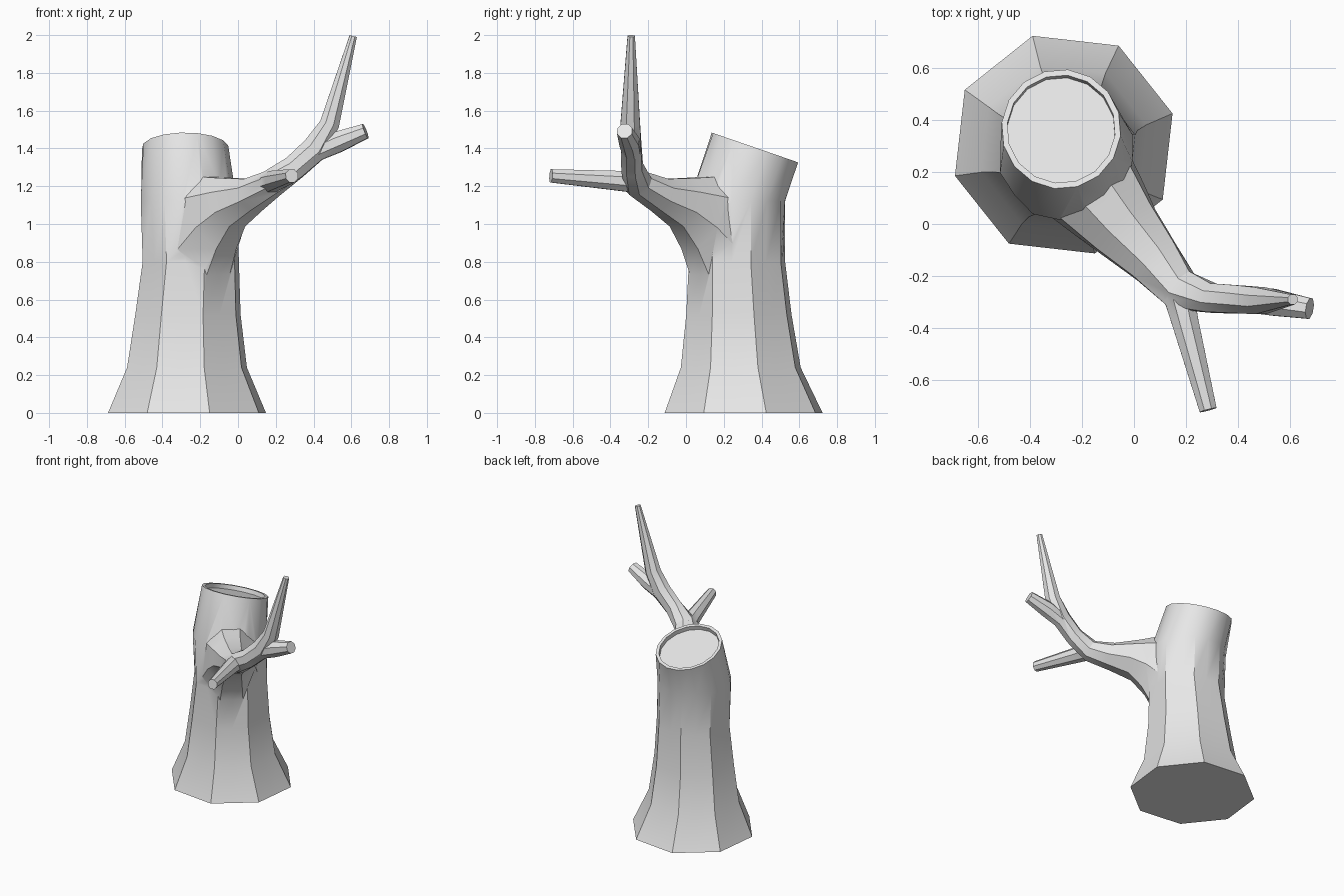
import bpy, bmesh, math
from mathutils import Vector

cube = bpy.data.objects.get("Cube")
if cube:
    bpy.data.objects.remove(cube, do_unlink=True)

bark = bpy.data.materials.new("pale grey wood")
bark.use_nodes = True
GREY = (0.8, 0.8, 0.8, 1)
bark.diffuse_color = GREY
bark.node_tree.nodes["Principled BSDF"].inputs["Base Color"].default_value = GREY


def loft(name, rings):
    """Skin a list of equal-length point rings and cap both ends."""
    bm = bmesh.new()
    rows = [[bm.verts.new(p) for p in ring] for ring in rings]
    n = len(rows[0])
    for a, b in zip(rows, rows[1:]):
        for i in range(n):
            j = (i + 1) % n
            bm.faces.new((a[i], a[j], b[j], b[i]))
    bm.faces.new(rows[0][::-1])
    bm.faces.new(rows[-1])
    bmesh.ops.recalc_face_normals(bm, faces=bm.faces)
    mesh = bpy.data.meshes.new(name)
    bm.to_mesh(mesh)
    bm.free()
    mesh.materials.append(bark)
    obj = bpy.data.objects.new(name, mesh)
    bpy.context.collection.objects.link(obj)
    return obj


def trunk_ring(x, y, z, r, roundness=0.0, tilt=0.0):
    """Octagon whose edge midpoints swell out to a circle as roundness rises."""
    pts = []
    flat = math.cos(math.pi / 8)
    for i in range(16):
        a = math.radians(16) + i * math.pi / 8
        q = r * (flat + (1 - flat) * roundness if i % 2 else 1)
        dy = q * math.sin(a)
        pts.append((x + q * math.cos(a), y + dy, z - tilt * dy))
    return pts


def limb(name, stations, sides=8):
    """Tapering limb; each station is x, y, z, half width, half height."""
    centres = [Vector(s[:3]) for s in stations]
    rings = []
    for k, (c, s) in enumerate(zip(centres, stations)):
        d = (centres[min(k + 1, len(centres) - 1)] - centres[max(k - 1, 0)]).normalized()
        side = d.cross(Vector((0, 0, 1))).normalized()
        up = side.cross(d)
        angles = [(i + 0.5) * math.tau / sides for i in range(sides)]
        rings.append([c + side * s[3] * math.cos(a) + up * s[4] * math.sin(a) for a in angles])
    return loft(name, rings)


# Flared trunk with a slanted, hollowed top
TILT = 0.345
trunk = loft("tree_stump", [
    trunk_ring(-0.27, 0.305, 0, 0.435),
    trunk_ring(-0.27, 0.29, 0.24, 0.33),
    trunk_ring(-0.265, 0.28, 0.52, 0.29),
    trunk_ring(-0.25, 0.27, 0.8, 0.265),
    trunk_ring(-0.26, 0.27, 1.12, 0.265, 0.5),
    trunk_ring(-0.28, 0.365, 1.405, 0.23, 1, TILT),
    trunk_ring(-0.28, 0.365, 1.405, 0.208, 1, TILT),
    trunk_ring(-0.28, 0.355, 1.375, 0.208, 1, TILT),
])

# Main bough sweeping out of the trunk and up into a spire
bough = limb("bough", [
    (-0.21, 0.2, 0.98, 0.21, 0.34),
    (-0.12, 0.09, 1.06, 0.18, 0.23),
    (-0.03, -0.02, 1.115, 0.145, 0.145),
    (0.08, -0.14, 1.155, 0.11, 0.095),
    (0.18, -0.255, 1.215, 0.085, 0.075),
    (0.3, -0.285, 1.3, 0.06, 0.07),
    (0.41, -0.29, 1.4, 0.058, 0.075),
    (0.485, -0.295, 1.53, 0.056, 0.056),
    (0.61, -0.29, 1.995, 0.021, 0.021),
])

# Side twigs
twig = limb("front_twig", [
    (0.16, -0.22, 1.215, 0.07, 0.06),
    (0.195, -0.37, 1.23, 0.056, 0.056),
    (0.285, -0.715, 1.255, 0.036, 0.038),
])
stub = limb("side_stub", [
    (0.37, -0.285, 1.365, 0.05, 0.055),
    (0.53, -0.3, 1.435, 0.056, 0.06),
    (0.675, -0.325, 1.492, 0.043, 0.043),
])

# Fuse all limbs into one solid
for part in (bough, twig, stub):
    mod = trunk.modifiers.new("join_" + part.name, "BOOLEAN")
    mod.operation = "UNION"
    mod.solver = "EXACT"
    mod.object = part
    bpy.context.view_layer.objects.active = trunk
    bpy.ops.object.modifier_apply(modifier=mod.name)
    bpy.data.objects.remove(part, do_unlink=True)

bpy.ops.object.select_all(action="DESELECT")
trunk.select_set(True)
bpy.context.view_layer.objects.active = trunk
bpy.ops.object.shade_smooth_by_angle(angle=math.radians(32))
